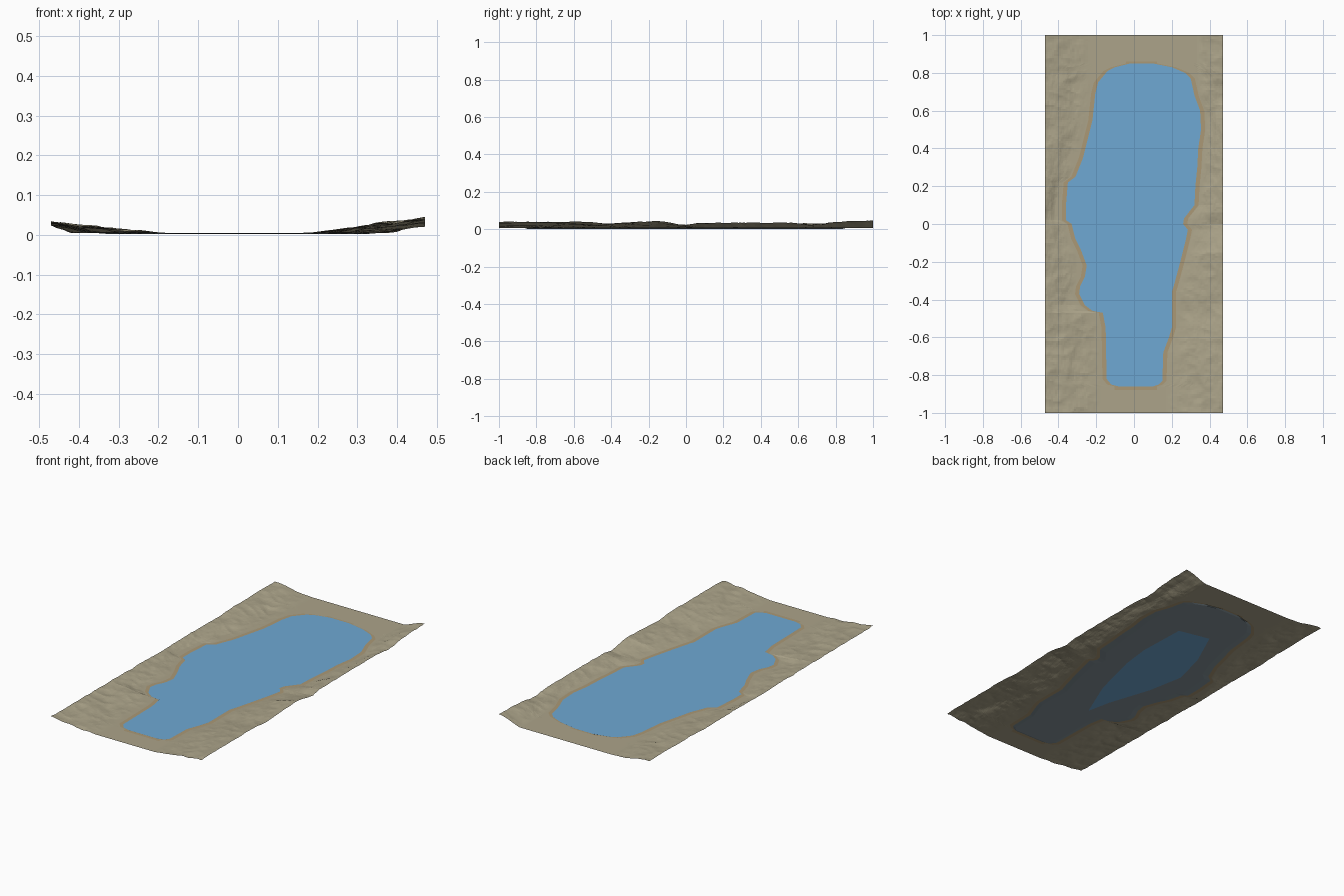
import bpy, bmesh, math
from mathutils import Vector, noise

if "Cube" in bpy.data.objects:
    bpy.data.objects.remove(bpy.data.objects["Cube"])

HALF_X = 0.47
LAKE_FRONT, LAKE_BACK = -0.86, 0.85
WATER_Z, SHORE_Z, BED_Z = 0.0055, 0.005, 0.002

# Shoreline: (y, x) knots for each side of the lake
LEFT = [(-.86, -.08), (-.85, -.12), (-.82, -.145), (-.55, -.15), (-.47, -.165), (-.46, -.22),
        (-.43, -.26), (-.37, -.29), (-.33, -.285), (-.28, -.26), (-.22, -.25), (-.14, -.28),
        (-.08, -.31), (0, -.33), (.02, -.36), (.1, -.36), (.22, -.35), (.25, -.31), (.35, -.27),
        (.45, -.245), (.55, -.22), (.69, -.205), (.75, -.19), (.81, -.14), (.83, -.1), (.85, -.02)]
RIGHT = [(-.86, .1), (-.85, .13), (-.83, .15), (-.68, .155), (-.6, .185), (-.55, .2), (-.36, .2),
         (-.33, .21), (-.2, .245), (-.08, .275), (-.03, .285), (0, .26), (.03, .265), (.1, .32),
         (.2, .325), (.3, .335), (.4, .34), (.5, .355), (.6, .35), (.68, .32), (.77, .3),
         (.8, .27), (.83, .2), (.85, .1)]
# Height of the bank along each long edge
LEFT_RISE = [(-1, .027), (-.5, .025), (0, .02), (.5, .022), (.9, .028), (1, .028)]
RIGHT_RISE = [(-1, .034), (-.6, .036), (-.42, .023), (-.15, .04), (0, .013), (.06, .028),
              (.6, .027), (.7, .021), (.88, .041), (1, .042)]


def lerp(table, y):
    if y <= table[0][0]:
        return table[0][1]
    for (y0, a), (y1, b) in zip(table, table[1:]):
        if y <= y1:
            return a + (b - a) * (y - y0) / (y1 - y0)
    return table[-1][1]


def material(name, rgb):
    m = bpy.data.materials.new(name)
    lin = [((c / 255 + .055) / 1.055) ** 2.4 for c in rgb]
    m.diffuse_color = (*lin, 1)
    m.use_nodes = True
    m.node_tree.nodes["Principled BSDF"].inputs["Base Color"].default_value = m.diffuse_color
    return m


def mesh_object(name, bm, mats):
    me = bpy.data.meshes.new(name)
    bm.normal_update()
    bm.to_mesh(me)
    bm.free()
    for m in mats:
        me.materials.append(m)
    ob = bpy.data.objects.new(name, me)
    bpy.context.collection.objects.link(ob)
    return ob


def ground_height(x, y):
    """Flat shore that climbs into rough banks on both long sides."""
    yc = max(-.8, min(.7, y))
    if x < 0:
        foot = lerp(LEFT, yc) - .03
        t = (foot - x) / (HALF_X + foot)
        rise, power = lerp(LEFT_RISE, y), 1.2
    else:
        foot = lerp(RIGHT, yc) + .025
        t = (x - foot) / (HALF_X - foot)
        rise, power = lerp(RIGHT_RISE, y), .75
    if t <= 0:
        return SHORE_Z
    t = min(1, t)
    ramp = t ** power * min(1, .4 + t)
    rough = noise.fractal(Vector((x * 11, y * 7, 3)), 0.9, 2.1, 5)
    gully = abs(noise.noise(Vector((x * 9 + y * 4, y * 13, 8))))
    z = SHORE_Z + rise * ramp + min(1, t * 4) * (.0045 * rough - .006 * gully + .001)
    return max(SHORE_Z, min(.055, z))


tan = material("dry_ground", (172, 164, 138))
sand = material("shore_sand", (171, 153, 118))
shallow = material("lake_bed", (133, 148, 155))
blue = material("water_blue", (111, 169, 212))

# Ground sheet: each row has left bank, lake bed and right bank columns
BANK, BED = 36, 16
SAND_W = .022
ys = [i / 100 for i in range(-100, 101)]
bm = bmesh.new()
rows = []
for y in ys:
    l, r = lerp(LEFT, y), lerp(RIGHT, y)
    xs = [-HALF_X + (l - SAND_W + HALF_X) * i / BANK for i in range(BANK + 1)]
    xs += [l + (r - l) * i / BED for i in range(BED + 1)]
    xs += [r + SAND_W + (HALF_X - r - SAND_W) * i / BANK for i in range(BANK + 1)]
    row = []
    for i, x in enumerate(xs):
        in_lake = BANK + 1 < i < BANK + 1 + BED and LAKE_FRONT < y < LAKE_BACK
        row.append(bm.verts.new((x, y, BED_Z if in_lake else ground_height(x, y))))
    rows.append(row)
for y, a, b in zip(ys, rows, rows[1:]):
    mid = y + .005
    for i in range(len(a) - 1):
        f = bm.faces.new((a[i], a[i + 1], b[i + 1], b[i]))
        over_lake = BANK + 1 <= i < BANK + 1 + BED
        near = BANK <= i <= BANK + 1 + BED
        if over_lake and LAKE_FRONT < mid < LAKE_BACK:
            f.material_index = 2
        elif near and LAKE_FRONT - .02 < mid < LAKE_BACK + .01:
            f.material_index = 1
mesh_object("ground", bm, [tan, sand, shallow])

# Water surface: one flat strip between the two shorelines
bm = bmesh.new()
strip = [(bm.verts.new((lerp(LEFT, y), y, WATER_Z)), bm.verts.new((lerp(RIGHT, y), y, WATER_Z)))
         for y in ys if LAKE_FRONT <= y <= LAKE_BACK]
for (a, b), (c, d) in zip(strip, strip[1:]):
    bm.faces.new((a, b, d, c))
mesh_object("lake_water", bm, [blue])

# Deep basin patch under the middle of the lake
DEEP = [(-.05, -.44), (.05, -.2), (.12, .08), (.14, .25), (.13, .53), (-.05, .57),
        (-.15, .35), (-.2, .15), (-.16, -.06), (-.08, -.3)]
bm = bmesh.new()
bm.faces.new([bm.verts.new((x, y, 0)) for x, y in DEEP])
mesh_object("deep_basin", bm, [blue])
